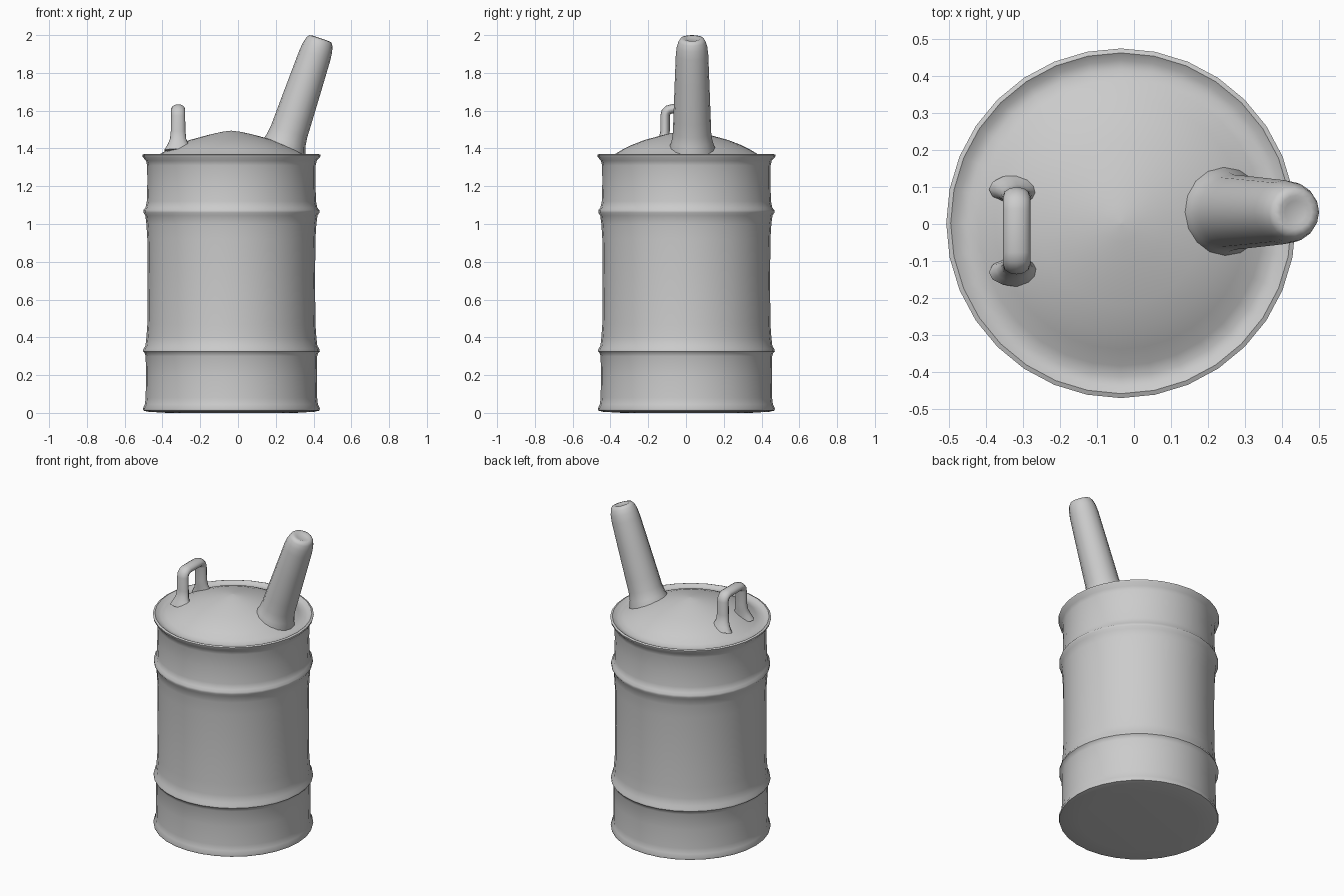
import bpy, bmesh, math
from mathutils import Vector, Matrix

if "Cube" in bpy.data.objects:
    bpy.data.objects.remove(bpy.data.objects["Cube"])


def skin(name, rings, angle=50):
    """Join equal-length rings of points into a closed, smooth-shaded tube."""
    bm = bmesh.new()
    loops = [[bm.verts.new(p) for p in ring] for ring in rings]
    n = len(loops[0])
    for a, b in zip(loops, loops[1:]):
        for i in range(n):
            j = (i + 1) % n
            bm.faces.new((a[i], a[j], b[j], b[i]))
    bm.faces.new(loops[0][::-1])
    bm.faces.new(loops[-1])
    bmesh.ops.remove_doubles(bm, verts=bm.verts, dist=1e-5)
    bmesh.ops.recalc_face_normals(bm, faces=bm.faces)
    mesh = bpy.data.meshes.new(name)
    bm.to_mesh(mesh)
    bm.free()
    ob = bpy.data.objects.new(name, mesh)
    bpy.context.collection.objects.link(ob)
    bpy.context.view_layer.objects.active = ob
    ob.select_set(True)
    bpy.ops.object.shade_smooth_by_angle(angle=math.radians(angle))
    ob.select_set(False)
    return ob


def ellipse(centre, u, v, n):
    return [centre + u * math.cos(2 * math.pi * i / n) + v * math.sin(2 * math.pi * i / n)
            for i in range(n)]


def lathe(name, profile, origin, axis, n):
    """Revolve (radius, distance) pairs around an axis."""
    axis = Vector(axis).normalized()
    v = Vector((0, 1, 0))
    u = v.cross(axis)
    return skin(name, [ellipse(Vector(origin) + axis * s, u * r, v * r, n)
                       for r, s in profile])


# Drum with base rim, two raised bands, top rim and domed lid
drum = [(0.34, 0.0), (0.44, 0.006), (0.466, 0.012), (0.469, 0.022), (0.458, 0.045),
        (0.454, 0.08), (0.452, 0.2), (0.454, 0.30), (0.460, 0.318), (0.468, 0.326),
        (0.466, 0.338), (0.455, 0.355), (0.450, 0.40), (0.445, 0.47), (0.443, 0.70),
        (0.445, 0.92), (0.450, 1.00), (0.456, 1.045), (0.466, 1.06), (0.466, 1.074),
        (0.455, 1.086), (0.448, 1.12), (0.445, 1.22), (0.446, 1.31), (0.452, 1.335),
        (0.470, 1.355), (0.472, 1.366), (0.460, 1.371), (0.440, 1.358),
        (0.415, 1.355), (0.385, 1.366), (0.34, 1.393), (0.29, 1.418),
        (0.22, 1.445), (0.12, 1.472), (0.05, 1.488), (0.001, 1.494)]
lathe("drum", drum, (-0.035, 0.002, 0), (0, 0, 1), 32)

# Leaning spout with flared foot and rounded, slightly dished tip
spout = [(0.125, -0.09), (0.122, -0.04), (0.108, 0.0), (0.101, 0.05), (0.099, 0.12),
         (0.092, 0.32), (0.086, 0.48), (0.081, 0.525), (0.072, 0.555), (0.062, 0.57),
         (0.045, 0.573), (0.030, 0.567)]
lathe("spout", spout, (0.254, 0.032, 1.44), (0.32, 0, 0.948), 16)

# Loop handle: (y, z) path with half widths across and along the loop
half = [(0.112, 1.39, 0.075, 0.040), (0.106, 1.42, 0.056, 0.034),
        (0.098, 1.45, 0.043, 0.028), (0.093, 1.49, 0.039, 0.025)]
arc = [(0.058 + 0.035 * math.cos(a), 1.573 + 0.036 * math.sin(a), 0.037, 0.025)
       for a in (0, math.pi / 6, math.pi / 3, math.pi / 2)]
half += arc
path = half + [(-y, z, a, b) for y, z, a, b in reversed(half)]
rings = []
for i, (y, z, a, b) in enumerate(path):
    p, q = path[max(i - 1, 0)], path[min(i + 1, len(path) - 1)]
    t = Vector((0, q[0] - p[0], q[1] - p[1])).normalized()
    x = Vector((1, 0, 0))
    rings.append(ellipse(Vector((-0.317, y - 0.018, z)), x * a, t.cross(x) * b, 12))
skin("handle", rings)
